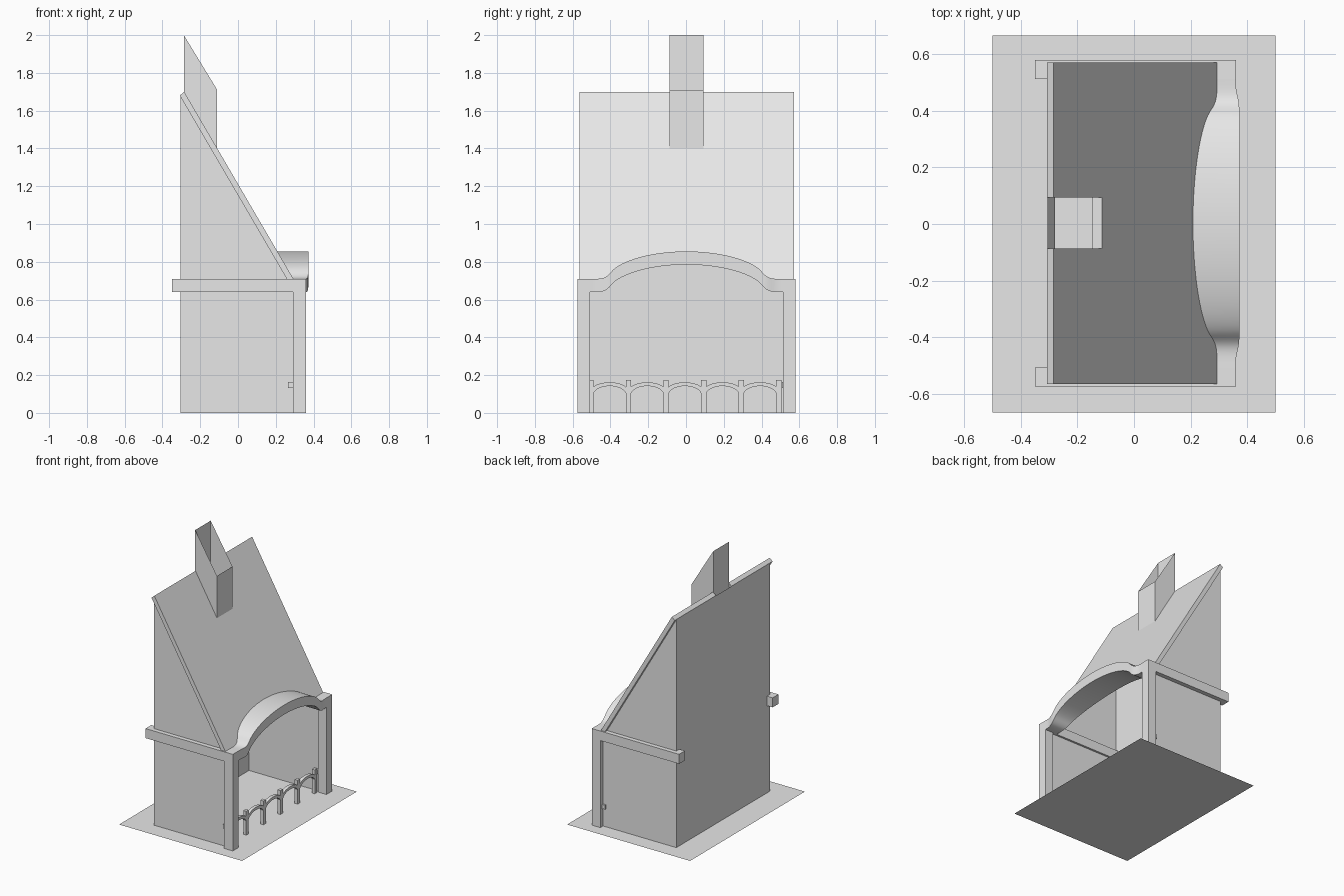
import bpy, bmesh, math
from mathutils import Vector
from mathutils.geometry import interpolate_bezier

cube = bpy.data.objects.get("Cube")
if cube:
    bpy.data.objects.remove(cube, do_unlink=True)

grey = bpy.data.materials.new("plain_grey")
grey.use_nodes = True
grey.diffuse_color = (0.8, 0.8, 0.8, 1)
grey.node_tree.nodes["Principled BSDF"].inputs["Base Color"].default_value = (0.8, 0.8, 0.8, 1)

SHIFT = 0.003   # the house sits slightly off the middle of the ground
TOP = 1.70      # roof ridge height
THICK = 0.035   # horizontal roof thickness


def roof_x(z):
    return -0.285 + (TOP - z) / 1.713


def finish(name, bm, smooth=False, mirror=False, shift=SHIFT, solid=True):
    if solid:
        bmesh.ops.recalc_face_normals(bm, faces=bm.faces)
    mesh = bpy.data.meshes.new(name)
    bm.to_mesh(mesh)
    bm.free()
    mesh.materials.append(grey)
    ob = bpy.data.objects.new(name, mesh)
    ob.location.y = shift
    bpy.context.collection.objects.link(ob)
    if mirror:
        mod = ob.modifiers.new("mirror", "MIRROR")
        mod.use_axis = (False, True, False)
        mod.use_clip = True
    if smooth:
        bpy.ops.object.select_all(action="DESELECT")
        ob.select_set(True)
        bpy.context.view_layer.objects.active = ob
        bpy.ops.object.shade_smooth_by_angle(angle=math.radians(35))
    return ob


def sweep(name, rings, **kw):
    """Join a row of equal cross-sections and cap both ends."""
    bm = bmesh.new()
    loops = [[bm.verts.new(p) for p in ring] for ring in rings]
    n = len(loops[0])
    for a, b in zip(loops, loops[1:]):
        for i in range(n):
            j = (i + 1) % n
            bm.faces.new((a[i], a[j], b[j], b[i]))
    bm.faces.new(loops[0])
    bm.faces.new(loops[-1])
    return finish(name, bm, **kw)


def prism(name, profile, y0, y1, **kw):
    """Extrude an x-z profile along y."""
    return sweep(name, [[(x, y, z) for x, z in profile] for y in (y0, y1)], **kw)


def box(name, x0, x1, y0, y1, z0, z1, **kw):
    return prism(name, [(x0, z0), (x1, z0), (x1, z1), (x0, z1)], y0, y1, **kw)


# Ground sheet
bm = bmesh.new()
bm.faces.new([bm.verts.new(p) for p in
              ((-0.5, -0.667, 0), (0.5, -0.667, 0), (0.5, 0.667, 0), (-0.5, 0.667, 0))])
finish("ground", bm, shift=0, solid=False)

# Side walls, back wall, beams and front posts
slope_low = lambda z: roof_x(z) - THICK
prism("side_walls", [(-0.305, 0), (0.3, 0), (0.3, 0.70), (slope_low(0.70), 0.70),
                     (-0.305, 1.676)], 0.525, 0.545, mirror=True)
prism("back_wall", [(-0.305, 0), (-0.28, 0), (-0.28, 1.633), (-0.305, 1.676)], -0.545, 0.545)
box("side_beams", -0.35, 0.36, 0.51, 0.577, 0.64, 0.71, mirror=True)
box("front_posts", 0.29, 0.36, 0.51, 0.577, 0, 0.64, mirror=True)

# Upper curve of the front arch, from the crest out to the post
crest = interpolate_bezier(Vector((0, 0.855)), Vector((0.2, 0.855)),
                           Vector((0.36, 0.80)), Vector((0.40, 0.745)), 16)
flare = interpolate_bezier(Vector((0.40, 0.745)), Vector((0.43, 0.71)),
                           Vector((0.45, 0.708)), Vector((0.51, 0.71)), 10)
half = [(p[0], p[1]) for p in crest + flare[1:]]
curve = [(-y, z) for y, z in reversed(half[1:])] + half


def arch_ring(y, z):
    t = min(1, max(0, (0.49 - abs(y)) / 0.08))
    front = 0.36 + 0.012 * t * t * (3 - 2 * t)
    back = roof_x(z) - THICK
    return [(back, y, z), (front, y, z), (front, y, z - 0.07), (back, y, z - 0.07)]


sweep("front_arch", [arch_ring(y, z) for y, z in curve], smooth=True)

# Roof slab, notched for the arch below and the flue above
outline = [(y, z - 0.03) for y, z in half]
outline += [(0.568, 0.68), (0.568, TOP), (0.09, TOP), (0.09, 1.405), (0, 1.405)]
bm = bmesh.new()
upper = [bm.verts.new((roof_x(z), y, z)) for y, z in outline]
lower = []
for y, z in outline:
    zl = 1.68 if z == TOP else z
    lower.append(bm.verts.new((slope_low(zl), y, zl)))
bm.faces.new(upper)
bm.faces.new(lower)
for i in range(len(outline) - 1):
    bm.faces.new((upper[i], upper[i + 1], lower[i + 1], lower[i]))
finish("roof", bm, mirror=True)

# Open chimney with a slanted rim, made of thin sheets
corners = [(-0.287, -0.09, 2.0, 1.645), (-0.11, -0.09, 1.71, 1.345),
           (-0.11, 0.09, 1.71, 1.345), (-0.287, 0.09, 2.0, 1.645)]
bm = bmesh.new()
rim = [bm.verts.new((x, y, top)) for x, y, top, low in corners]
foot = [bm.verts.new((x, y, low)) for x, y, top, low in corners]
for i in range(4):
    j = (i + 1) % 4
    bm.faces.new((foot[i], foot[j], rim[j], rim[i]))
finish("chimney", bm, solid=False)

# Low fence: six pickets joined by five small arches
FX0, FX1 = 0.266, 0.29
step = 0.199
pickets = [(i - 2.5) * step - 0.009 for i in range(6)]
for i, y in enumerate(pickets):
    box(f"fence_picket_{i + 1}", FX0, FX1, y - 0.014, y + 0.014, 0, 0.175)
for i, y in enumerate(pickets[:-1]):
    rings = []
    for k in range(17):
        a = math.pi * k / 16
        mid, c, s = y + step / 2, math.cos(a), math.sin(a)
        yo, zo = mid - 0.095 * c, 0.12 + 0.042 * s
        yi, zi = mid - 0.087 * c, 0.095 + 0.047 * s
        rings.append([(FX0, yo, zo), (FX1, yo, zo), (FX1, yi, zi), (FX0, yi, zi)])
    sweep(f"fence_arch_{i + 1}", rings, smooth=True)
box("fence_end_stubs", FX0, FX1, 0.505, 0.558, 0.132, 0.163, mirror=True)
